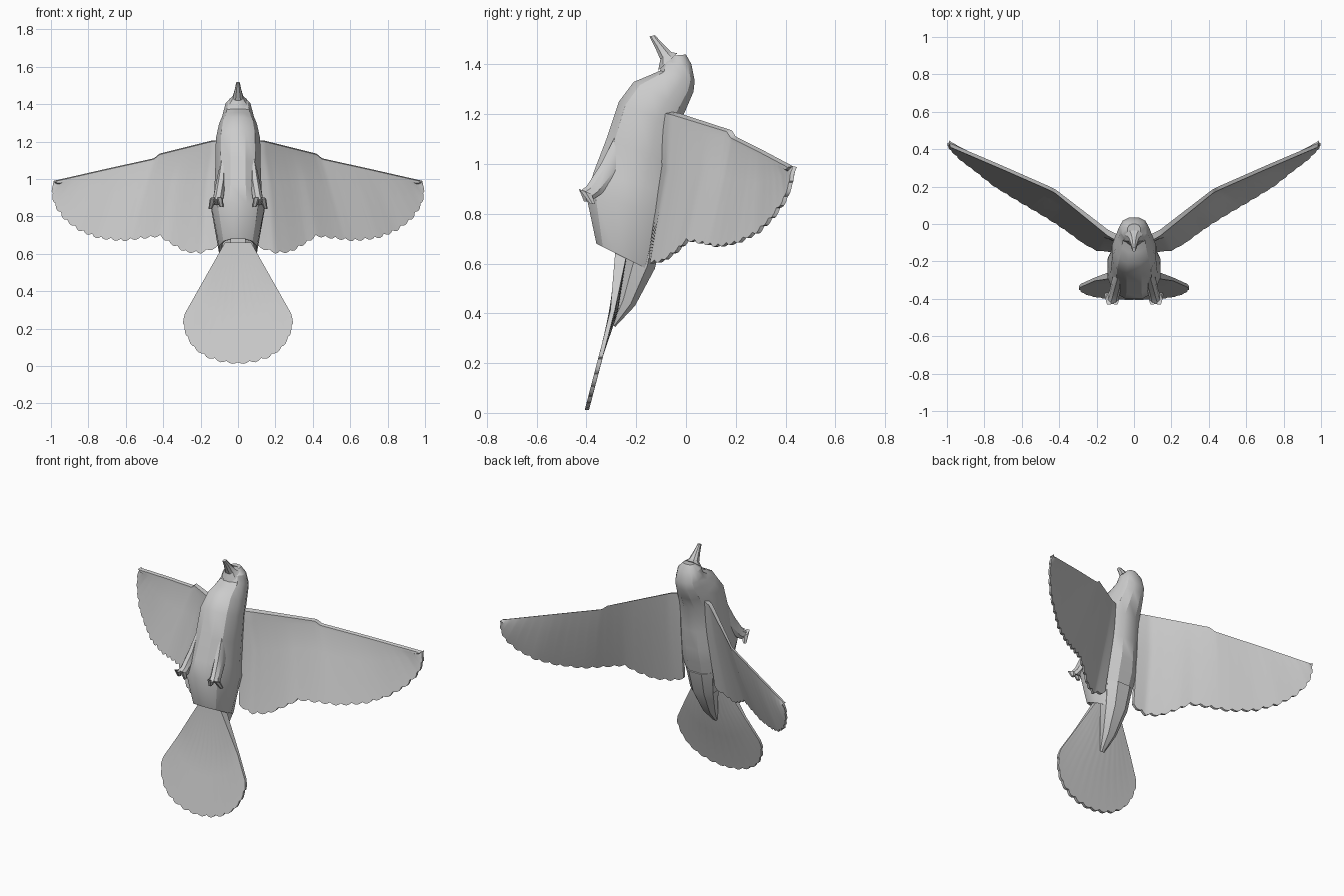
import bpy, bmesh, math
from mathutils import Vector

if "Cube" in bpy.data.objects:
    bpy.data.objects.remove(bpy.data.objects["Cube"])

grey = bpy.data.materials.new("plain_grey")
grey.diffuse_color = (0.6, 0.6, 0.6, 1)
grey.use_nodes = True
grey.node_tree.nodes["Principled BSDF"].inputs["Base Color"].default_value = grey.diffuse_color


def loft(name, rings, mirror=False):
    """Skin closed rings of points and cap both ends."""
    bm = bmesh.new()
    loops = [[bm.verts.new(p) for p in r] for r in rings]
    n = len(loops[0])
    for a, b in zip(loops, loops[1:]):
        for i in range(n):
            j = (i + 1) % n
            bm.faces.new((a[i], a[j], b[j], b[i]))
    bm.faces.new(loops[0])
    bm.faces.new(loops[-1])
    bmesh.ops.recalc_face_normals(bm, faces=bm.faces)
    me = bpy.data.meshes.new(name)
    bm.to_mesh(me)
    bm.free()
    me.materials.append(grey)
    ob = bpy.data.objects.new(name, me)
    bpy.context.collection.objects.link(ob)
    if mirror:
        m = ob.modifiers.new("mirror", 'MIRROR')
        m.use_mirror_merge = False
    return ob


def ring(yf, zf, yb, zb, w, cx=0, n=12, p=0.85):
    """Rounded section between a front point and a back point."""
    pts = []
    for i in range(n):
        a = 2 * math.pi * (i + 0.5) / n
        s, c = math.sin(a), math.cos(a)
        s = math.copysign(abs(s) ** p, s)
        c = math.copysign(abs(c) ** p, c) / math.cos(math.pi / n) ** p
        t = (1 - c) / 2
        pts.append(Vector((cx + w * s, yf + (yb - yf) * t, zf + (zb - zf) * t)))
    return pts


def along(path, u):
    """Point at fraction u of a polyline's length."""
    pts = [Vector(p) for p in path]
    lens = [(b - a).length for a, b in zip(pts, pts[1:])]
    d = u * sum(lens)
    for a, b, l in zip(pts, pts[1:], lens):
        if d <= l:
            return a.lerp(b, d / l)
        d -= l
    return pts[-1]


def scallop(u, feathers, depth):
    return depth * (abs(math.sin(math.pi * u * feathers)) - 1)


# Head and body, open at the bottom
loft("body", [ring(*r) for r in (
    (-0.06, 1.435, 0.0, 1.44, 0.035),
    (-0.09, 1.41, 0.022, 1.40, 0.068),
    (-0.105, 1.375, 0.035, 1.335, 0.08),
    (-0.15, 1.355, 0.03, 1.29, 0.088),
    (-0.21, 1.33, 0.0, 1.22, 0.105),
    (-0.27, 1.25, -0.035, 1.15, 0.122),
    (-0.32, 1.10, -0.05, 1.00, 0.125),
    (-0.37, 0.97, -0.06, 0.88, 0.13),
    (-0.40, 0.87, -0.075, 0.80, 0.145),
    (-0.36, 0.68, -0.14, 0.57, 0.105),
    (-0.345, 0.68, -0.15, 0.575, 0.092),
    (-0.33, 0.76, -0.15, 0.66, 0.085))])

# Beak
loft("beak", [ring(*r, n=8) for r in (
    (-0.112, 1.375, -0.035, 1.445, 0.052),
    (-0.103, 1.42, -0.06, 1.45, 0.03),
    (-0.125, 1.47, -0.09, 1.48, 0.019),
    (-0.147, 1.512, -0.125, 1.518, 0.01))])

# Pointed rump over the tail
loft("rump", [ring(*r, n=8) for r in (
    (-0.24, 0.75, -0.09, 0.72, 0.10),
    (-0.24, 0.62, -0.125, 0.58, 0.085),
    (-0.27, 0.46, -0.205, 0.43, 0.05),
    (-0.30, 0.36, -0.285, 0.345, 0.015))])

# Tucked legs and toes
loft("leg", [ring(*r, n=8) for r in (
    (-0.28, 1.12, -0.22, 1.08, 0.01, 0.08),
    (-0.342, 1.0, -0.27, 0.96, 0.028, 0.09),
    (-0.40, 0.91, -0.34, 0.88, 0.028, 0.105),
    (-0.428, 0.89, -0.37, 0.86, 0.034, 0.113))], True)
for k, (x, y, z) in enumerate(((0.148, -0.375, 0.84), (0.088, -0.40, 0.85))):
    loft("toe_%d" % k, [ring(-0.43, 0.90, -0.38, 0.88, 0.018, 0.6 * x + 0.045, 6),
                        ring(y - 0.01, z, y + 0.01, z, 0.01, x, 6)], True)

# Wings: thick leading edge, thin scalloped trailing edge
lead = [(0.08, -0.06, 1.21), (0.14, -0.03, 1.205), (0.42, 0.185, 1.135),
        (0.45, 0.20, 1.11), (0.70, 0.31, 1.055), (0.985, 0.432, 0.99)]
trail = [(0.11, -0.15, 0.63), (0.20, -0.145, 0.60), (0.28, -0.10, 0.605),
         (0.36, -0.04, 0.65), (0.42, 0.0, 0.69), (0.50, 0.05, 0.68),
         (0.62, 0.12, 0.665), (0.75, 0.20, 0.68), (0.85, 0.28, 0.72),
         (0.93, 0.34, 0.78), (0.98, 0.39, 0.85), (1.0, 0.415, 0.92),
         (0.99, 0.42, 0.975)]
cols = []
for i in range(81):
    u = i / 80
    L, T = along(lead, u), along(trail, u)
    d = (T - L).normalized()
    T = T + d * scallop(u, 20, 0.014)
    k = max(0, 1 - L.x / 0.45)          # shoulder thickness fades outward
    drop = min(0.02 + 0.07 * k, 0.3 * (T - L).length)
    cols.append([
        L,
        L + Vector((0, -0.02 - 0.02 * k, -0.005)),
        L + Vector((0, -0.022 - 0.03 * k, -drop)),
        L.lerp(T, 0.38) + Vector((0, -0.006, 0)),
        T,
        T + Vector((0, 0.016, 0)),
        L.lerp(T, 0.38) + Vector((0, 0.016, 0))])
loft("wing", cols, True)

# Fanned tail
half = [(0.29, 0.27), (0.295, 0.22), (0.275, 0.15), (0.235, 0.09),
        (0.17, 0.045), (0.09, 0.018), (0, 0.008)]
edge = [(-x, 0, z) for x, z in half] + [(x, 0, z) for x, z in half[-2::-1]]
slope = [(0.64, -0.285), (0.40, -0.305), (0.25, -0.345), (0.0, -0.41)]


def tail_y(z):
    for (z0, y0), (z1, y1) in zip(slope, slope[1:]):
        if z >= z1:
            return y0 + (y1 - y0) * (z0 - z) / (z0 - z1)
    return slope[-1][1]


cols = []
for i in range(57):
    u = i / 56
    top = Vector((0.07 * (2 * u - 1), 0, 0.66))
    end = along(edge, u)
    end = end + (end - top).normalized() * scallop(u, 14, 0.012)
    end.z = max(end.z, 0)
    front, back = [], []
    for t in (0, 0.4, 0.65, 1):
        p = top.lerp(end, t)
        p.y = tail_y(p.z)
        front.append(p)
        back.append(p + Vector((0, 0.05 - 0.033 * min(1, t * 1.5), 0)))
    cols.append(front + back[::-1])
loft("tail", cols)

bpy.ops.object.select_all(action='SELECT')
bpy.context.view_layer.objects.active = bpy.data.objects["body"]
bpy.ops.object.shade_smooth_by_angle(angle=math.radians(30))
